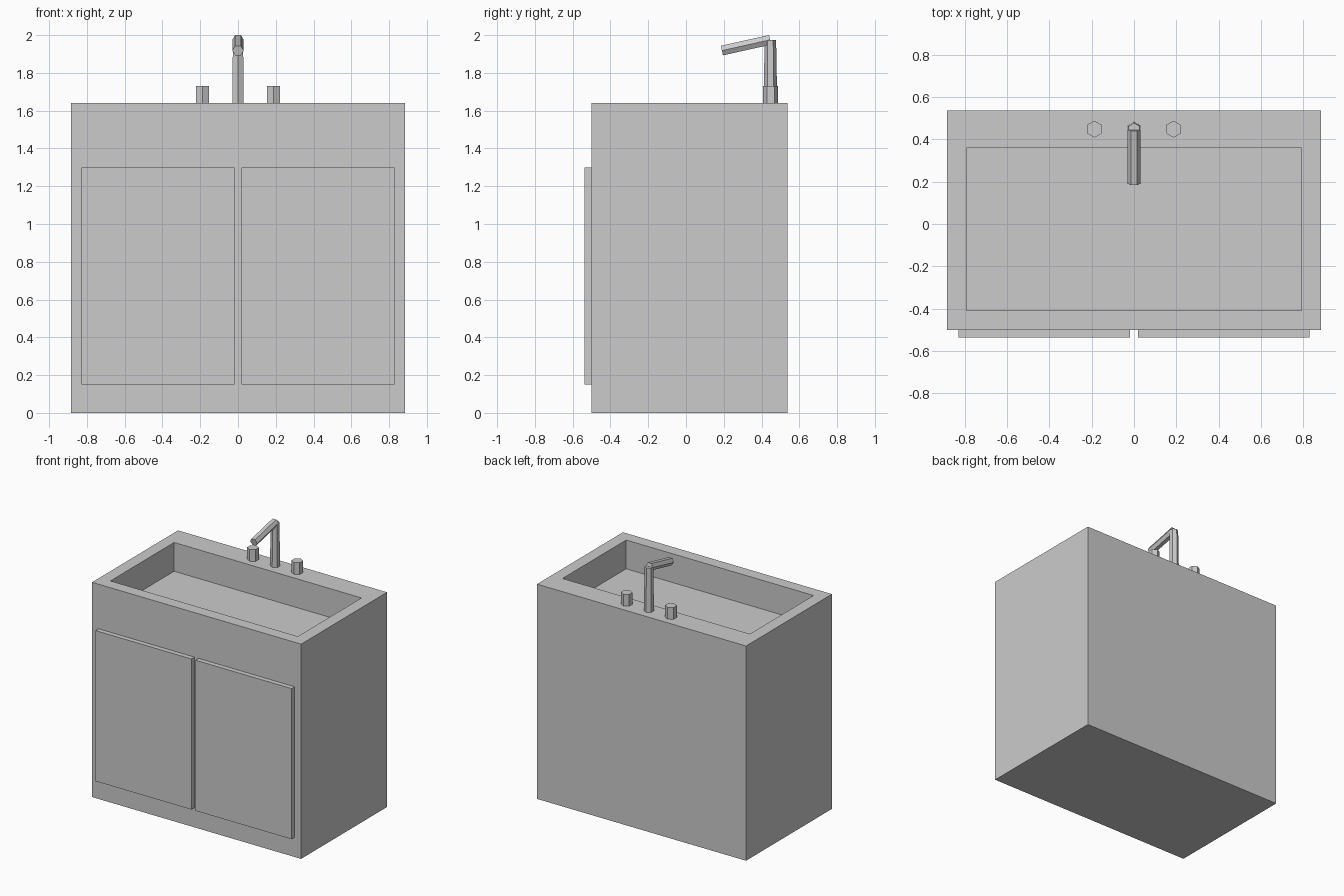
import bpy
import bmesh
import math
from mathutils import Matrix, Vector

if "Cube" in bpy.data.objects:
    bpy.data.objects.remove(bpy.data.objects["Cube"], do_unlink=True)

# One flat colour for everything
grey = bpy.data.materials.new("light_grey")
grey.use_nodes = True
grey.diffuse_color = (0.6, 0.6, 0.6, 1)
grey.node_tree.nodes["Principled BSDF"].inputs["Base Color"].default_value = (0.6, 0.6, 0.6, 1)


def finish(name, bm):
    bmesh.ops.recalc_face_normals(bm, faces=bm.faces)
    mesh = bpy.data.meshes.new(name)
    bm.to_mesh(mesh)
    bm.free()
    mesh.materials.append(grey)
    obj = bpy.data.objects.new(name, mesh)
    bpy.context.collection.objects.link(obj)
    return obj


def box(low, high):
    low, high = Vector(low), Vector(high)
    bm = bmesh.new()
    bmesh.ops.create_cube(bm, size=1)
    bmesh.ops.scale(bm, vec=high - low, verts=bm.verts)
    bmesh.ops.translate(bm, vec=(low + high) / 2, verts=bm.verts)
    return bm


def hex_bar(name, start, end, r_start, r_end, roll=0):
    """Six-sided bar between two points lying in a plane of constant x."""
    start, end = Vector(start), Vector(end)
    axis = end - start
    tilt = math.atan2(-axis.y, axis.z)
    matrix = (Matrix.Translation((start + end) / 2)
              @ Matrix.Rotation(tilt, 4, 'X') @ Matrix.Rotation(roll, 4, 'Z'))
    bm = bmesh.new()
    bmesh.ops.create_cone(bm, cap_ends=True, segments=6, radius1=r_start,
                          radius2=r_end, depth=axis.length, matrix=matrix)
    return finish(name, bm)


# Cabinet with a basin sunk into its top, wider ledge at the back
bm = box((-0.883, -0.5, 0), (0.883, 0.537, 1.64))
top = max(bm.faces, key=lambda f: f.calc_center_median().z)
bmesh.ops.inset_region(bm, faces=[top], thickness=0.129)
for v in top.verts:
    if v.co.y > 0:
        v.co.y = 0.36
floor = bmesh.ops.extrude_face_region(bm, geom=[top])["geom"]
bmesh.ops.translate(bm, vec=(0, 0, -0.22),
                    verts=[g for g in floor if isinstance(g, bmesh.types.BMVert)])
if top.is_valid:
    bmesh.ops.delete(bm, geom=[top], context='FACES_ONLY')
finish("cabinet", bm)

# Doors and tap handles, one on each side
for side, sign in (("right", -1), ("left", 1)):
    inner, outer = sorted((sign * 0.018, sign * 0.828))
    finish(side + "_door", box((inner, -0.537, 0.15), (outer, -0.5, 1.3)))
    x = sign * 0.187
    hex_bar(side + "_handle", (x, 0.448, 1.64), (x, 0.448, 1.73), 0.04, 0.04)

# Tap
hex_bar("tap_stem", (0, 0.448, 1.64), (0, 0.446, 1.975), 0.035, 0.031)
hex_bar("tap_spout", (0, 0.445, 1.975), (0, 0.19, 1.918), 0.03, 0.03, math.pi / 2)
